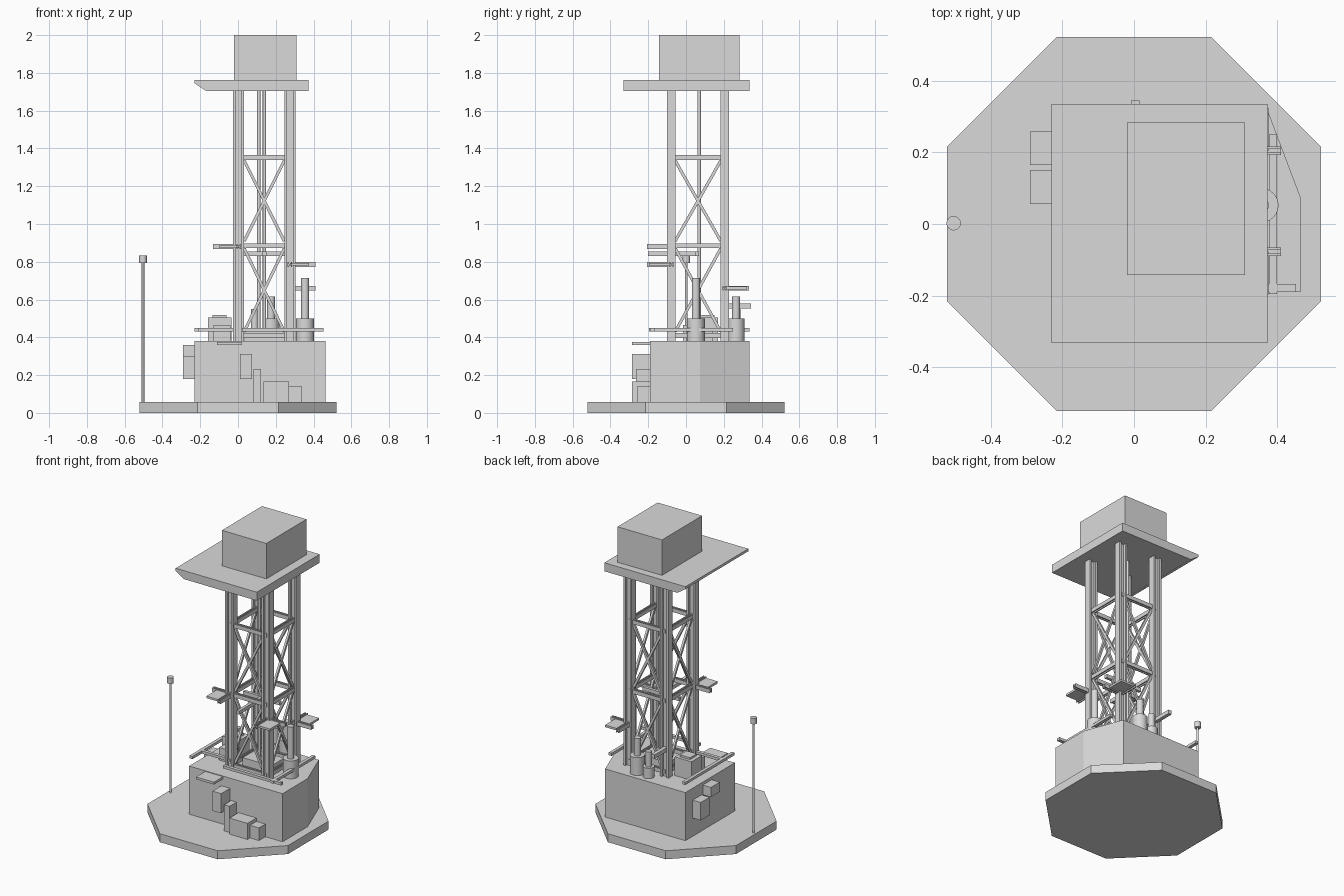
import bpy, bmesh, math
from mathutils import Vector

if "Cube" in bpy.data.objects:
    bpy.data.objects.remove(bpy.data.objects["Cube"])

grey = bpy.data.materials.new("plain_grey")
grey.diffuse_color = (0.7, 0.7, 0.7, 1)
grey.use_nodes = True
grey.node_tree.nodes["Principled BSDF"].inputs["Base Color"].default_value = grey.diffuse_color


def finish(name, bm):
    bmesh.ops.recalc_face_normals(bm, faces=bm.faces)
    me = bpy.data.meshes.new(name)
    bm.to_mesh(me)
    bm.free()
    me.materials.append(grey)
    ob = bpy.data.objects.new(name, me)
    bpy.context.collection.objects.link(ob)
    return ob


def prism(name, pts, depth):
    """Extrude a closed 3D outline along the depth vector."""
    bm = bmesh.new()
    face = bm.faces.new([bm.verts.new(p) for p in pts])
    ext = bmesh.ops.extrude_face_region(bm, geom=[face])["geom"]
    bmesh.ops.translate(bm, vec=depth, verts=[v for v in ext if isinstance(v, bmesh.types.BMVert)])
    return finish(name, bm)


def box(name, x0, x1, y0, y1, z0, z1):
    return prism(name, [(x0, y0, z0), (x1, y0, z0), (x1, y1, z0), (x0, y1, z0)], (0, 0, z1 - z0))


def cylinder(name, x, y, r, z0, z1, sides=24):
    bm = bmesh.new()
    bmesh.ops.create_cone(bm, cap_ends=True, segments=sides, radius1=r, radius2=r, depth=z1 - z0)
    bmesh.ops.translate(bm, vec=(x, y, (z0 + z1) / 2), verts=bm.verts)
    ob = finish(name, bm)
    for p in ob.data.polygons:
        p.use_smooth = len(p.vertices) == 4
    for e in ob.data.edges:
        a, b = (ob.data.vertices[i].co.z for i in e.vertices)
        e.use_edge_sharp = abs(a - b) < 1e-5
    return ob


def h_beam(name, a, b, w, d, t, side):
    """H section from a to b; flanges are t thick and face the side direction."""
    a, b = Vector(a), Vector(b)
    u = Vector(side).normalized()
    v = (b - a).normalized().cross(u)
    w, d, web = w / 2, d / 2, t / 2
    half = [(-w, -d), (-w, d), (-w + t, d), (-w + t, web)]
    right = [(-p, q) for p, q in reversed(half)]
    outline = half + right
    outline = outline[:6] + [(w, -d), (w - t, -d), (w - t, -web), (-w + t, -web), (-w + t, -d), (-w, -d)]
    outline = [(-w, d), (-w + t, d), (-w + t, web), (w - t, web), (w - t, d), (w, d),
               (w, -d), (w - t, -d), (w - t, -web), (-w + t, -web), (-w + t, -d), (-w, -d)]
    return prism(name, [a + u * p + v * q for p, q in outline], b - a)


def bar(name, a, b, w, d, side):
    a, b = Vector(a), Vector(b)
    u = Vector(side).normalized()
    v = (b - a).normalized().cross(u)
    return prism(name, [a + u * p * w / 2 + v * q * d / 2
                        for p, q in ((-1, -1), (1, -1), (1, 1), (-1, 1))], b - a)


# Octagonal ground plate and machinery house
E, C = 0.522, 0.215
prism("base_plate", [(-C, -E, 0), (C, -E, 0), (E, -C, 0), (E, C, 0),
                     (C, E, 0), (-C, E, 0), (-E, C, 0), (-E, -C, 0)], (0, 0, 0.057))
prism("lower_house", [(-0.23, -0.19, 0.057), (0.464, -0.19, 0.057), (0.464, 0.075, 0.057),
                      (0.366, 0.335, 0.057), (-0.23, 0.335, 0.057)], (0, 0, 0.323))

# Top deck with a bevelled left edge, and the top cabin
prism("top_deck", [(-0.17, -0.332, 1.705), (0.372, -0.332, 1.705), (0.372, -0.332, 1.762),
                   (-0.23, -0.332, 1.762), (-0.23, -0.332, 1.745)], (0, 0.667, 0))
box("top_cabin", -0.02, 0.31, -0.142, 0.283, 1.762, 2.0)

# Tower legs
XL, XR, YF, YB = 0.003, 0.275, -0.077, 0.204
for x in (XL, XR):
    for y in (YF, YB):
        h_beam("tower_leg", (x, y, 0.38), (x, y, 1.705), 0.06, 0.045, 0.014, (1, 0, 0))
# Thin centre pipes
for x in (0.11, 0.14):
    cylinder("centre_pipe", x, 0.07, 0.009, 0.38, 1.705, 12)

# Horizontal girts and crossed braces on all four sides
sides = [((XL, YF), (XR, YF)), ((XL, YB), (XR, YB)), ((XL, YF), (XL, YB)), ((XR, YF), (XR, YB))]
for p, q in sides:
    along_x = p[1] == q[1]
    face = (0, 1, 0) if along_x else (1, 0, 0)
    for z in (0.41, 0.885, 1.352):
        h_beam("tower_girt", (*p, z), (*q, z), 0.024, 0.026, 0.007, face)
    inset = 0.03 if along_x else 0.02
    lo = Vector(p) + (Vector(q) - Vector(p)).normalized() * inset
    hi = Vector(q) - (Vector(q) - Vector(p)).normalized() * inset
    for z0, z1 in ((0.43, 0.87), (0.91, 1.335)):
        bar("cross_brace", (*lo, z0), (*hi, z1), 0.014, 0.016, face)
        bar("cross_brace", (*hi, z0), (*lo, z1), 0.014, 0.016, face)
bar("inner_strut", (XL, 0.06, 0.842), (XR, 0.06, 0.842), 0.02, 0.024, (0, 1, 0))
bar("inner_strut", (0.14, -0.2, 0.842), (0.14, 0.06, 0.842), 0.02, 0.024, (1, 0, 0))


# Small work platforms carried on two beams at a tower corner
def corner_platform(x, y, sx, sy, z, plate=True):
    h_beam("platform_beam", (x - sx * 0.02, y, z), (x + sx * 0.135, y, z), 0.024, 0.026, 0.007, (0, 1, 0))
    h_beam("platform_beam", (x, y - sy * 0.02, z), (x, y + sy * 0.13, z), 0.024, 0.026, 0.007, (1, 0, 0))
    if plate:
        xs = sorted((x, x + sx * 0.1))
        ys = sorted((y, y + sy * 0.12))
        box("platform_plate", *xs, *ys, z - 0.006, z + 0.008)


corner_platform(XL, YF, -1, -1, 0.88)
corner_platform(XR, YF, 1, -1, 0.785)
corner_platform(XR, YB, 1, 1, 0.66)
bar("back_stub_beam", (XL, YB, 0.565), (XL, 0.345, 0.565), 0.024, 0.026, (1, 0, 0))

# Low rails on the house roof
for a, b, side in (((-0.218, -0.187, 0.44), (-0.218, 0.335, 0.44), (1, 0, 0)),
                   ((0.388, -0.195, 0.44), (0.388, 0.25, 0.44), (1, 0, 0)),
                   ((0.02, -0.178, 0.44), (0.452, -0.178, 0.44), (0, 1, 0)),
                   ((-0.23, YF, 0.44), (XL, YF, 0.44), (0, 1, 0))):
    bar("roof_rail", a, b, 0.022, 0.018, side)

# Stepped stacks on the roof
for x, y, r, z1, rt, z2 in ((0.355, 0.052, 0.048, 0.5, 0.021, 0.715),
                            (0.175, 0.265, 0.045, 0.5, 0.021, 0.617),
                            (0.088, 0.27, 0.036, 0.45, 0.019, 0.55)):
    cylinder("stack_base", x, y, r, 0.38, z1)
    cylinder("stack_pipe", x, y, rt, z1, z2)

# Roof cabinets
box("roof_cabinet", -0.16, -0.035, 0.06, 0.17, 0.38, 0.505)
box("cabinet_lid", -0.135, -0.06, 0.08, 0.15, 0.505, 0.518)
box("small_roof_cabinet", -0.13, -0.04, -0.015, 0.06, 0.38, 0.465)
box("centre_cabinet", 0.035, 0.245, 0.0, 0.14, 0.38, 0.435)

# Boxes and tray on the front wall
box("front_tray", -0.11, 0.022, -0.287, -0.18, 0.36, 0.376)
box("front_wall_box", 0.01, 0.074, -0.285, -0.19, 0.18, 0.312)
box("front_duct", 0.082, 0.122, -0.265, -0.19, 0.057, 0.232)
box("front_chest", 0.136, 0.27, -0.285, -0.19, 0.057, 0.165)
box("front_small_chest", 0.27, 0.336, -0.258, -0.19, 0.057, 0.142)

# Boxes on the left wall
box("left_low_box", -0.29, -0.23, 0.165, 0.258, 0.18, 0.3)
box("left_high_box", -0.29, -0.23, 0.056, 0.15, 0.295, 0.36)

# Lamp post at the plate edge
cylinder("lamp_post", -0.503, 0.002, 0.007, 0.057, 0.795, 12)
cylinder("lamp_head", -0.503, 0.002, 0.02, 0.793, 0.832, 16)
